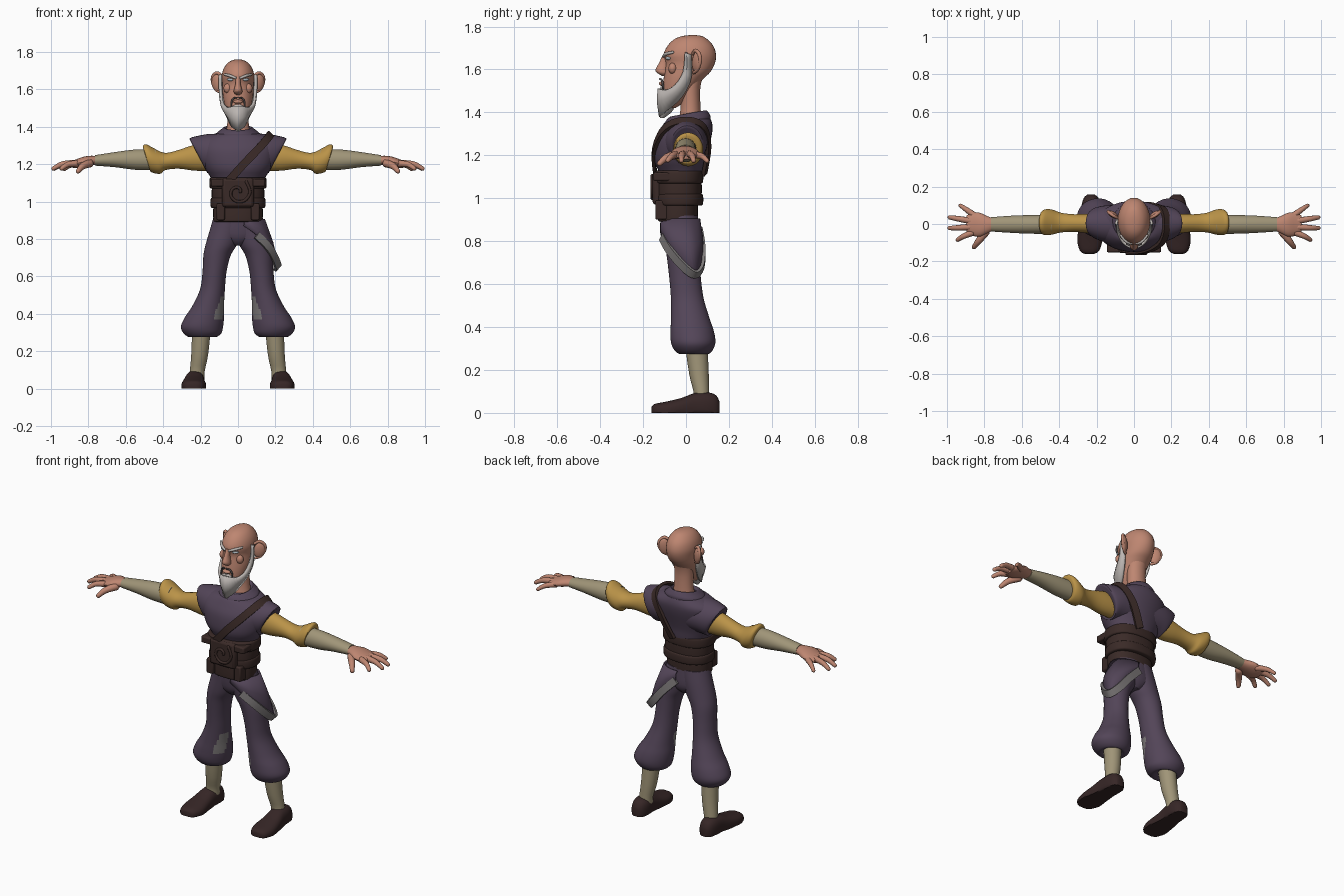
import bpy, bmesh, math
from mathutils import Vector


def mat(name, r, g, b):
    m = bpy.data.materials.new(name)
    m.diffuse_color = [((c / 255 + 0.055) / 1.055) ** 2.4 for c in (r, g, b)] + [1]
    return m


SKIN = mat("skin", 190, 134, 113)
PURPLE = mat("purple cloth", 83, 69, 88)
YELLOW = mat("yellow cloth", 186, 147, 72)
BEIGE = mat("beige wrap", 160, 149, 120)
LEATHER = mat("dark leather", 58, 42, 39)
SHOE = mat("shoe leather", 54, 38, 38)
HAIR = mat("pale hair", 188, 182, 178)
GREY = mat("grey lining", 128, 124, 124)
DARK = mat("dark hair", 92, 86, 86)
EYE = mat("eye", 172, 186, 194)


def finish(ob, m, mirror=False, angle=40):
    if m:
        ob.data.materials.append(m)
    bpy.ops.object.select_all(action='DESELECT')
    ob.select_set(True)
    bpy.context.view_layer.objects.active = ob
    bpy.ops.object.shade_smooth_by_angle(angle=math.radians(angle))
    if mirror:
        ob.modifiers.new("mirror", 'MIRROR').use_bisect_axis[0] = False
    return ob


def mesh_object(name, verts, faces):
    me = bpy.data.meshes.new(name)
    me.from_pydata(verts, [], faces)
    bm = bmesh.new()
    bm.from_mesh(me)
    bmesh.ops.recalc_face_normals(bm, faces=bm.faces)
    bm.to_mesh(me)
    bm.free()
    ob = bpy.data.objects.new(name, me)
    bpy.context.collection.objects.link(ob)
    return ob


def spline(rows, steps):
    """Catmull-Rom through tuples of numbers."""
    out = []
    for i in range(len(rows) - 1):
        p = [rows[max(0, min(len(rows) - 1, i + k))] for k in (-1, 0, 1, 2)]
        for s in range(steps):
            t = s / steps
            out.append([b + 0.5 * t * (c - a + t * (2 * a - 5 * b + 4 * c - d + t * (3 * (b - c) + d - a)))
                        for a, b, c, d in zip(*p)])
    return out + [list(rows[-1])]


def loft(name, axis, rows, m, mirror=False, p=1.0, n=32, steps=3, floor=False):
    """Rows: position along axis, low/high of both cross axes, optional lean."""
    rows = spline([tuple(r) + (0,) * (6 - len(r)) for r in rows], steps)
    verts = []
    for t, a0, a1, b0, b1, lean in rows:
        for k in range(n):
            c, s = math.cos(2 * math.pi * k / n), math.sin(2 * math.pi * k / n)
            c, s = math.copysign(abs(c) ** p, c), math.copysign(abs(s) ** p, s)
            a, b, q = (a0 + a1 + (a1 - a0) * c) / 2, (b0 + b1 + (b1 - b0) * s) / 2, t + lean * s
            v = {'X': (q, a, b), 'Y': (a, q, b), 'Z': (a, b, q)}[axis]
            verts.append((v[0], v[1], max(v[2], 0)) if floor else v)
    faces = [(i * n + k, i * n + (k + 1) % n, (i + 1) * n + (k + 1) % n, (i + 1) * n + k)
             for i in range(len(rows) - 1) for k in range(n)]
    faces += [tuple(range(n)), tuple(range(len(verts) - n, len(verts)))]
    return finish(mesh_object(name, verts, faces), m, mirror)


def sym(rows):
    """Rows of z, half width, front, back(, lean)."""
    return [(r[0], -r[1], r[1]) + tuple(r[2:]) for r in rows]


def tube(name, pts, m, mirror=False):
    """Points: x, y, z, radius; ends are rounded."""
    pts = [Vector(q) for q in spline(pts, 4)]
    n, verts = 10, []
    dirs = [(pts[min(i + 1, len(pts) - 1)] - pts[max(i - 1, 0)]).xyz.normalized() for i in range(len(pts))]
    rings = [(pts[0].xyz - dirs[0] * pts[0].w * .6, dirs[0], pts[0].w * .5)]
    rings += [(q.xyz, d, q.w) for q, d in zip(pts, dirs)]
    rings += [(pts[-1].xyz + dirs[-1] * pts[-1].w * .6, dirs[-1], pts[-1].w * .5)]
    up = Vector((0.05, 1, 0.1)) if abs(dirs[0].y) < .8 else Vector((0, 0, 1))
    for c, d, r in rings:
        u = d.cross(up).normalized()
        w = d.cross(u)
        verts += [c + r * (u * math.cos(2 * math.pi * k / n) + w * math.sin(2 * math.pi * k / n)) for k in range(n)]
    faces = [(i * n + k, i * n + (k + 1) % n, (i + 1) * n + (k + 1) % n, (i + 1) * n + k)
             for i in range(len(rings) - 1) for k in range(n)]
    faces += [tuple(range(n)), tuple(range(len(verts) - n, len(verts)))]
    return finish(mesh_object(name, verts, faces), m, mirror, 60)


def ribbon(name, pts, width, thick, centre, m):
    """Flat band along a path, facing away from centre."""
    pts = [Vector(q) for q in spline(pts, 4)]
    verts, L = [], len(pts)
    for i, q in enumerate(pts):
        t = (pts[min(i + 1, L - 1)] - pts[max(i - 1, 0)]).normalized()
        o = q - Vector(centre)
        o = (o - t * o.dot(t)).normalized()
        s = t.cross(o) * width / 2
        verts += [q + s - o * thick, q + s + o * thick, q - s + o * thick, q - s - o * thick]
    faces = [(i * 4 + k, i * 4 + (k + 1) % 4, i * 4 + 4 + (k + 1) % 4, i * 4 + 4 + k)
             for i in range(L - 1) for k in range(4)] + [(0, 1, 2, 3), tuple(range(4 * L - 4, 4 * L))]
    return finish(mesh_object(name, verts, faces), m)


def sheet(name, rows, thick, m, mirror=False):
    """Grid surface through rows of points, thickened inward and outward."""
    w = len(rows[0])
    faces = [(i * w + k, i * w + k + 1, (i + 1) * w + k + 1, (i + 1) * w + k)
             for i in range(len(rows) - 1) for k in range(w - 1)]
    ob = mesh_object(name, [v for r in rows for v in r], faces)
    if mirror:
        ob.modifiers.new("mirror", 'MIRROR').use_clip = True
    sol = ob.modifiers.new("thickness", 'SOLIDIFY')
    sol.thickness, sol.offset = thick, 0
    return finish(ob, m)


def ball(name, loc, size, m, rot=(0, 0, 0), mirror=True):
    bm = bmesh.new()
    bmesh.ops.create_uvsphere(bm, u_segments=20, v_segments=12, radius=1)
    from mathutils import Matrix, Euler
    bm.transform(Matrix.LocRotScale(Vector(loc), Euler(rot), Vector(size)))
    me = bpy.data.meshes.new(name)
    bm.to_mesh(me)
    bm.free()
    ob = bpy.data.objects.new(name, me)
    bpy.context.collection.objects.link(ob)
    return finish(ob, m, mirror, 60)


def box(name, x, z, y, m, bevel=.008):
    c = [(a, b, d) for a in x for b in y for d in z]
    ob = mesh_object(name, c, [(0, 1, 3, 2), (4, 5, 7, 6), (0, 1, 5, 4), (2, 3, 7, 6), (0, 2, 6, 4), (1, 3, 7, 5)])
    b = ob.modifiers.new("bevel", 'BEVEL')
    b.width, b.segments = bevel, 2
    return finish(ob, m)


# Head and neck
loft("head", 'Z', sym([(1.42, .025, -.09, -.05), (1.44, .042, -.1, -.02), (1.48, .06, -.108, .02),
     (1.52, .072, -.108, .05), (1.56, .08, -.104, .085), (1.59, .083, -.1, .115), (1.63, .084, -.095, .135),
     (1.67, .087, -.104, .14), (1.71, .077, -.086, .127), (1.74, .056, -.056, .1), (1.755, .032, -.02, .075),
     (1.76, .01, .02, .045)]), SKIN)
loft("neck", 'Z', sym([(1.34, .07, -.04, .075), (1.42, .057, -.025, .068), (1.52, .056, -.025, .067),
     (1.6, .06, -.02, .09)]), SKIN)
loft("nose", 'Z', sym([(1.57, .01, -.112, -.08), (1.582, .022, -.132, -.08), (1.598, .022, -.142, -.08),
     (1.63, .014, -.126, -.08), (1.668, .013, -.108, -.08)]), SKIN, n=16)
ball("ear", (.112, .05, 1.635), (.032, .016, .05), SKIN, (0, .2, .55))
tube("ear_rim", [(.088, .032, 1.672, .008), (.112, .045, 1.688, .009), (.134, .062, 1.67, .009),
                 (.136, .066, 1.635, .008), (.118, .052, 1.598, .008), (.092, .036, 1.585, .008)], SKIN, True)
ball("eye", (.04, -.083, 1.652), (.02, .011, .008), EYE, (0, 0, .4))
tube("eyebrow", [(.012, -.106, 1.66, .006), (.042, -.094, 1.672, .008), (.072, -.06, 1.68, .006)], HAIR, True)
ball("cheek", (.055, -.062, 1.605), (.022, .02, .026), SKIN)
ball("lips", (0, -.109, 1.534), (.026, .017, .011), SKIN, mirror=False)
tube("moustache", [(.006, -.122, 1.556, .004), (.026, -.113, 1.55, .005), (.036, -.107, 1.525, .005),
                   (.036, -.108, 1.495, .003)], DARK, True)

# Beard wraps from sideburn to chin point
upper = [(.0, -.126, 1.512), (.03, -.118, 1.508), (.062, -.092, 1.505), (.084, -.05, 1.53), (.09, -.012, 1.59),
         (.089, .0, 1.68)]
lower = [(.0, -.119, 1.38), (.03, -.098, 1.4), (.05, -.05, 1.44), (.07, -.008, 1.49), (.084, .024, 1.565),
         (.088, .022, 1.67)]
mid = [((Vector(a) + Vector(b)) / 2 + Vector((a[0] * .09, -.006, 0))) for a, b in zip(upper, lower)]
sheet("beard", [spline(r, 3) for r in (upper, mid, lower)], .014, HAIR, True)
loft("goatee", 'Z', sym([(1.375, .008, -.122, -.1), (1.41, .034, -.124, -.06), (1.46, .05, -.125, -.05),
     (1.5, .045, -.122, -.06), (1.52, .012, -.118, -.08)]), HAIR, n=20)

# Tunic with cowl and shoulder caps
loft("tunic", 'Z', sym([(1.05, .125, -.11, .065), (1.12, .143, -.125, .08), (1.17, .172, -.147, .087),
     (1.22, .195, -.15, .1), (1.28, .21, -.142, .117), (1.325, .2, -.118, .124), (1.355, .15, -.098, .12),
     (1.37, .095, -.09, .108, .012)]), PURPLE)
loft("cowl", 'Z', sym([(1.345, .12, -.1, .11, .01), (1.365, .115, -.098, .115, .014), (1.385, .09, -.086, .105, .014),
     (1.396, .074, -.066, .093, .014), (1.385, .06, -.05, .08, .012)]), PURPLE)
loft("shoulder_cap", 'X', [(.06, -.1, .1, 1.16, 1.36), (.14, -.1, .1, 1.16, 1.362, .01),
     (.19, -.085, .092, 1.155, 1.35, .03), (.212, -.07, .08, 1.155, 1.338, .046), (.208, -.055, .06, 1.17, 1.32, .042)],
     PURPLE, True)

# Arms
loft("sleeve", 'X', [(.15, -.05, .055, 1.165, 1.3), (.23, -.05, .055, 1.165, 1.303), (.32, -.042, .052, 1.176, 1.275),
     (.39, -.045, .06, 1.168, 1.26), (.43, -.055, .075, 1.15, 1.285, .02), (.465, -.06, .08, 1.15, 1.306, .025),
     (.488, -.055, .07, 1.16, 1.298, .02), (.488, -.04, .045, 1.18, 1.27, .015)], YELLOW, True)
loft("forearm", 'X', [(.44, -.052, .05, 1.168, 1.28), (.55, -.052, .048, 1.17, 1.278), (.66, -.047, .044, 1.184, 1.264),
     (.765, -.04, .036, 1.192, 1.248)], BEIGE, True)
loft("palm", 'X', [(.75, -.034, .03, 1.2, 1.243), (.785, -.05, .042, 1.193, 1.245), (.825, -.068, .06, 1.186, 1.24),
     (.865, -.062, .06, 1.18, 1.226), (.895, -.045, .045, 1.182, 1.216)], SKIN, True, n=20)
for name, pts in {
    "thumb": [(.79, -.04, 1.205, .022), (.83, -.09, 1.19, .018), (.857, -.125, 1.16, .012)],
    "index_finger": [(.86, -.045, 1.203, .018), (.91, -.065, 1.198, .015), (.945, -.086, 1.175, .011)],
    "middle_finger": [(.87, -.016, 1.205, .018), (.94, -.02, 1.2, .015), (.99, -.022, 1.174, .011)],
    "ring_finger": [(.87, .016, 1.205, .018), (.94, .028, 1.198, .015), (.988, .036, 1.174, .011)],
    "little_finger": [(.845, .04, 1.203, .018), (.895, .076, 1.195, .014), (.93, .1, 1.172, .01)],
}.items():
    tube(name, pts, SKIN, True)

# Trousers with grey knee patches on the inner front
loft("trouser_seat", 'Z', sym([(.765, .03, -.06, .03), (.79, .09, -.085, .05), (.83, .14, -.1, .06),
     (.92, .128, -.108, .055)]), PURPLE)
leg = loft("trouser_leg", 'Z', [(.92, -.05, .13, -.105, .055), (.85, -.03, .15, -.1, .06), (.77, .005, .173, -.095, .062),
     (.71, .04, .185, -.087, .064), (.62, .062, .19, -.077, .07), (.53, .07, .203, -.07, .083), (.44, .075, .245, -.07, .11),
     (.38, .075, .285, -.072, .13), (.33, .08, .305, -.07, .137), (.295, .09, .29, -.056, .126),
     (.275, .12, .26, -.03, .105), (.29, .15, .235, 0, .09)], PURPLE, True, n=48, steps=5)
leg.data.materials.append(GREY)
for f in leg.data.polygons:
    c = f.center
    if .37 < c.z < .49 and c.x < .13 and abs(c.y + .025 - (c.z - .43) * .2) < .03:
        f.material_index = 1

# Shins and shoes
loft("shin", 'Z', [(.06, .18, .26, .035, .11), (.1, .177, .257, .035, .108), (.18, .16, .25, .015, .106),
     (.32, .145, .245, -.005, .1)], BEIGE, True)
loft("shoe", 'Y', [(-.16, .215, .262, -.01, .028), (-.145, .188, .288, -.02, .042), (-.09, .17, .303, -.03, .053),
     (-.02, .176, .296, -.03, .07), (.04, .18, .285, -.03, .092), (.1, .178, .28, -.03, .096),
     (.14, .19, .268, -.03, .082), (.157, .21, .25, -.01, .05)], SHOE, True, p=.8, floor=True)

# Draped hip cloth with grey hem
hem = [(.03, -.118, .87), (.1, -.112, .82), (.165, -.075, .755), (.205, -.01, .68), (.212, .045, .645),
       (.17, .078, .685), (.1, .083, .77), (.02, .07, .85)]
top = [(.02, -.113, .905), (.06, -.112, .905), (.11, -.085, .905), (.138, -.03, .905), (.135, .015, .905),
       (.1, .045, .905), (.06, .058, .905), (.015, .062, .905)]
bulge = [(Vector(a) + Vector(b)) / 2 + Vector((.008, 0, 0)) for a, b in zip(top, hem)]
sheet("hip_cloth", [spline(r, 4) for r in (top, bulge, hem)], .008, PURPLE)
ribbon("hip_cloth_hem", hem[1:], .042, .007, (.1, -.01, .77), GREY)

# Layered belt
for name, z0, z1, w, f, b in (("belt_top", 1.068, 1.13, .152, -.148, .08), ("belt_middle", 1.0, 1.085, .14, -.14, .073),
                              ("belt_low", .965, 1.022, .147, -.142, .08), ("belt_base", .89, .985, .132, -.13, .055)):
    d = .006
    loft(name, 'Z', sym([(z0, w - .03, f + .03, b - .03), (z0 + .002, w - d, f + d, b - d), (z0 + .014, w, f, b),
         (z1 - .014, w, f, b), (z1 - .002, w - d, f + d, b - d), (z1, w - .03, f + .03, b - .03)]), LEATHER, p=.85)
box("buckle_plate", (-.085, .085), (.97, 1.125), (-.156, -.1), LEATHER, .015)
for s in (-1, 1):
    box("belt_tab_top", sorted((s * .075, s * .145)), (1.08, 1.12), (-.152, -.06), LEATHER)
    box("belt_tab_low", sorted((s * .07, s * .115)), (.9, .99), (-.143, -.07), LEATHER)
tube("buckle_spiral", [((.012 + .0075 * k) * math.cos(k * .9), -.157, 1.05 + (.012 + .0075 * k) * math.sin(k * .9), .008)
                       for k in range(9)], LEATHER)

# Shoulder strap over chest and back
ribbon("chest_strap", [(-.05, -.142, 1.11), (.03, -.152, 1.2), (.1, -.133, 1.272), (.15, -.095, 1.328), (.172, -.03, 1.357),
                       (.17, .045, 1.353), (.145, .09, 1.315), (.09, .104, 1.23), (.03, .085, 1.11)],
       .042, .008, (.03, -.01, 1.2), LEATHER)
